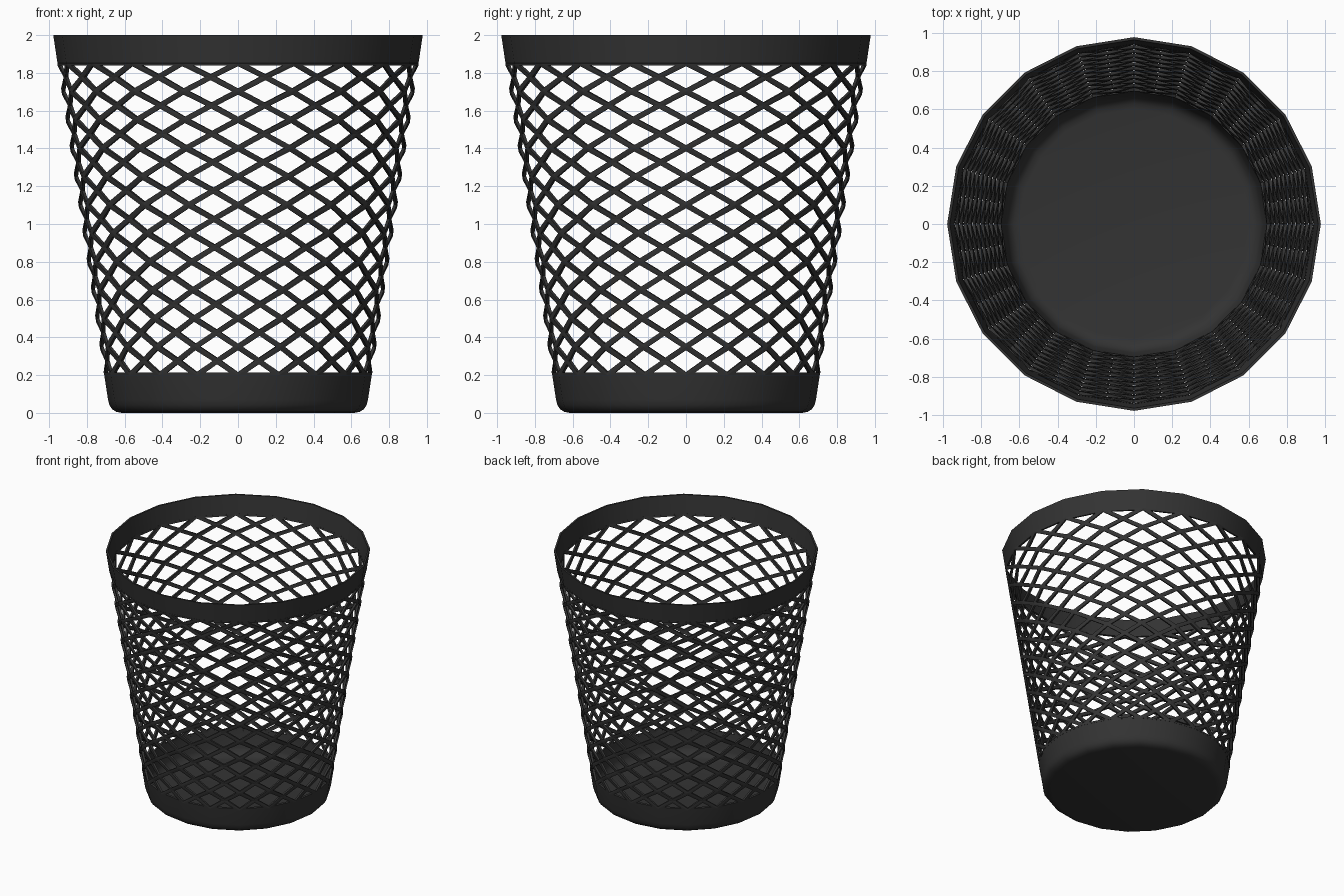
import bpy, bmesh, math

if "Cube" in bpy.data.objects:
    bpy.data.objects.remove(bpy.data.objects["Cube"])

SIDES = 20          # 20-sided tapered bin
ROWS = 11           # lattice rows between base cup and rim
Z0, Z1 = 0.20, 1.853
WALL = 0.014

black = bpy.data.materials.new("black_metal")
black.diffuse_color = (0.033, 0.033, 0.033, 1)
black.use_nodes = True
black.node_tree.nodes["Principled BSDF"].inputs["Base Color"].default_value = black.diffuse_color


def radius(z):
    # outer wall radius at a given height
    return 0.678 + 0.15 * z


def finish(bm, name, smooth):
    bmesh.ops.recalc_face_normals(bm, faces=bm.faces)
    me = bpy.data.meshes.new(name)
    bm.to_mesh(me)
    bm.free()
    me.materials.append(black)
    ob = bpy.data.objects.new(name, me)
    bpy.context.collection.objects.link(ob)
    if smooth:
        bpy.ops.object.select_all(action='DESELECT')
        ob.select_set(True)
        bpy.context.view_layer.objects.active = ob
        bpy.ops.object.shade_smooth_by_angle(angle=math.radians(35))
    return ob


def lathe(name, profile, closed):
    # revolve (radius, z) points; open profiles get end caps
    bm = bmesh.new()
    rings = []
    for r, z in profile:
        rings.append([bm.verts.new((r * math.cos(2 * math.pi * i / SIDES),
                                    r * math.sin(2 * math.pi * i / SIDES), z))
                      for i in range(SIDES)])
    pairs = list(zip(rings, rings[1:]))
    if closed:
        pairs.append((rings[-1], rings[0]))
    for a, b in pairs:
        for i in range(SIDES):
            j = (i + 1) % SIDES
            bm.faces.new((a[i], a[j], b[j], b[i]))
    if not closed:
        bm.faces.new(rings[0])
        bm.faces.new(rings[-1])
    return finish(bm, name, True)


# Top rim band
lathe("rim", [(radius(1.85), 1.85), (radius(2), 2.0),
              (radius(2) - WALL, 2.0), (radius(1.85) - WALL, 1.85)], True)

# Base cup with rounded bottom edge and a floor
outer = [(0.615, 0), (0.645, 0.006), (0.667, 0.020), (0.681, 0.042),
         (0.688, 0.07), (radius(0.2), 0.2)]
inner = [(r - WALL, z + (WALL if z < 0.05 else 0)) for r, z in outer[:-1]]
inner.append((radius(0.2) - WALL, 0.2))
lathe("base_cup", outer + inner[::-1], False)

# Diamond lattice: corner points on the bin's edges, centre points on its flats
bm = bmesh.new()
h = (Z1 - Z0) / ROWS


def ring(z, half):
    r = radius(z) - WALL / 2
    if half:
        r *= math.cos(math.pi / SIDES)
    return [bm.verts.new((r * math.cos(2 * math.pi * (i + half) / SIDES),
                          r * math.sin(2 * math.pi * (i + half) / SIDES), z))
            for i in range(SIDES)]


corner = [ring(Z0 + k * h, 0) for k in range(ROWS + 1)]
centre = [ring(Z0 + (k + 0.5) * h, 0.5) for k in range(ROWS)]
for i in range(SIDES):
    j = (i + 1) % SIDES
    for k in range(ROWS):
        bm.faces.new((corner[k][i], centre[k][i], corner[k + 1][i], centre[k][i - 1]))
        if k:
            bm.faces.new((corner[k][i], centre[k - 1][i], corner[k][j], centre[k][i]))
    bm.faces.new((corner[0][i], corner[0][j], centre[0][i]))
    bm.faces.new((corner[ROWS][j], corner[ROWS][i], centre[ROWS - 1][i]))
bmesh.ops.recalc_face_normals(bm, faces=bm.faces)
holes = list(bm.faces)
bmesh.ops.inset_individual(bm, faces=holes, thickness=0.014, use_even_offset=True)
bmesh.ops.delete(bm, geom=holes, context='FACES')
lattice = finish(bm, "wire_lattice", False)
sol = lattice.modifiers.new("thickness", 'SOLIDIFY')
sol.thickness = 0.016
sol.offset = 0
